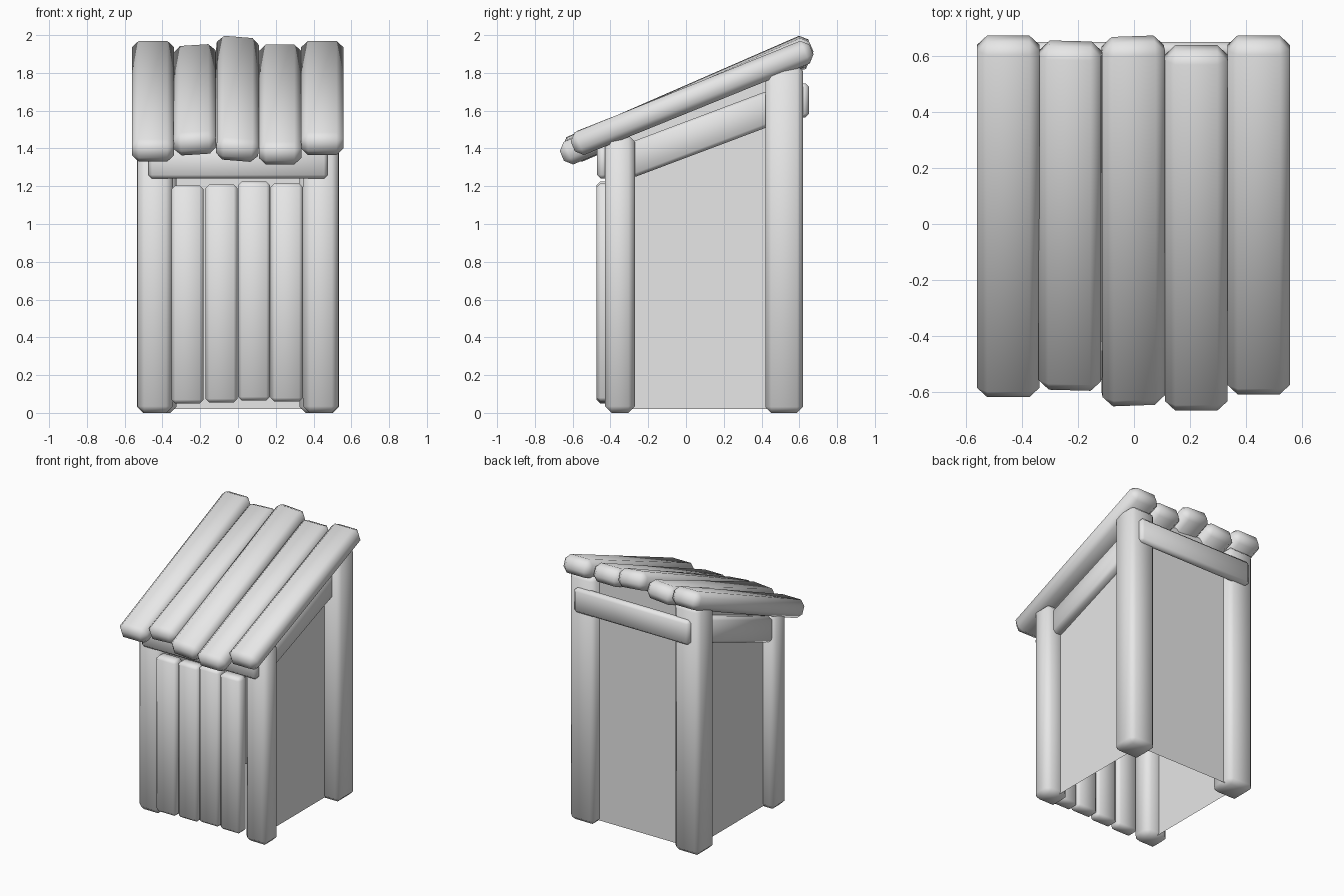
import bpy
from math import atan2, sin, cos, radians

cube = bpy.data.objects.get("Cube")
if cube:
    bpy.data.objects.remove(cube, do_unlink=True)

wood = bpy.data.materials.new("pale_grey")
wood.use_nodes = True
GREY = (0.8, 0.8, 0.8, 1)
wood.diffuse_color = GREY
wood.node_tree.nodes["Principled BSDF"].inputs["Base Color"].default_value = GREY


def mesh_object(name, verts, faces):
    mesh = bpy.data.meshes.new(name)
    mesh.from_pydata(verts, [], faces)
    mesh.materials.append(wood)
    obj = bpy.data.objects.new(name, mesh)
    bpy.context.scene.collection.objects.link(obj)
    return obj


def timber(name, size, center, bevel, pitch=0, roll=0):
    """Chamfered, smooth-shaded length of wood, rolled about its length, then pitched."""
    verts = [(x * size[0] / 2, y * size[1] / 2, z * size[2] / 2)
             for x in (-1, 1) for y in (-1, 1) for z in (-1, 1)]
    faces = [(0, 1, 3, 2), (4, 6, 7, 5), (0, 4, 5, 1),
             (2, 3, 7, 6), (0, 2, 6, 4), (1, 5, 7, 3)]
    obj = mesh_object(name, verts, faces)
    obj.location = center
    obj.rotation_mode = 'YXZ'
    obj.rotation_euler = (pitch, roll, 0)
    mod = obj.modifiers.new("chamfered_edges", 'BEVEL')
    mod.width = bevel
    mod.segments = 1
    for poly in obj.data.polygons:
        poly.use_smooth = True


def span(name, x, y, z, bevel):
    """Upright timber given by its extents."""
    timber(name, [b - a for a, b in (x, y, z)],
           [(a + b) / 2 for a, b in (x, y, z)], bevel)


# Corner posts and sloping side rails
for side, s, rail_x in (("left", 1, 0.43), ("right", -1, -0.46)):
    span(f"{side}_front_post", sorted((s * 0.345, s * 0.532)),
         (-0.43, -0.27), (0, 1.47), 0.035)
    span(f"{side}_back_post", sorted((s * 0.325, s * 0.535)),
         (0.42, 0.62), (0, 1.84), 0.032)
    timber(f"{side}_side_rail", (0.1, 0.84, 0.18), (rail_x, 0.075, 1.475),
           0.02, radians(20.6))

# Cross rails on the front and back
span("front_rail", (-0.475, 0.475), (-0.47, -0.41), (1.24, 1.42), 0.02)
span("back_rail", (-0.475, 0.475), (0.59, 0.652), (1.565, 1.745), 0.02)

# Door planks
for i, (x0, x1, z0, z1) in enumerate(((-0.352, -0.183, 0.05, 1.205),
                                      (-0.172, -0.003, 0.055, 1.21),
                                      (0, 0.17, 0.065, 1.225),
                                      (0.173, 0.343, 0.06, 1.215))):
    span(f"door_plank_{i + 1}", (x0, x1), (-0.473, -0.38), (z0, z1), 0.02)

# Thin side and back walls, open at the front and underneath
plan = ((-0.445, -0.35), (-0.445, 0.55), (0.418, 0.55), (0.418, -0.35))
verts = [(x, y, 0.02) for x, y in plan] + [(x, y, 1.62 + 0.4 * y) for x, y in plan]
mesh_object("walls", verts, [(i, i + 1, i + 5, i + 4) for i in range(3)])

# Roof boards: x centre, y extents, z extents, roll in degrees
boards = ((-0.45, -0.62, 0.675, 1.33, 1.97, 0),
          (-0.228, -0.595, 0.655, 1.36, 1.955, -4),
          (-0.003, -0.65, 0.672, 1.325, 2.0, 5),
          (0.223, -0.668, 0.64, 1.315, 1.95, 0),
          (0.446, -0.61, 0.675, 1.365, 1.97, 0))
t, w = 0.065, 0.037
for i, (x, y0, y1, z0, z1, roll) in enumerate(boards):
    # Solve pitch and length so the tilted board fills its extents
    tip = 0.11 * abs(sin(radians(roll)))
    h, v = (y1 - y0) / 2, (z1 - z0) / 2 - tip
    pitch = 0.38
    for _ in range(6):
        pitch = atan2(v - t * cos(pitch) + w * sin(pitch), h - (t - w) * sin(pitch))
    length = 2 * (h - (t - w) * sin(pitch)) / cos(pitch)
    timber(f"roof_board_{i + 1}", (0.224, length, 2 * t),
           (x, (y0 + y1) / 2, (z0 + z1) / 2), w, pitch, radians(roll))
